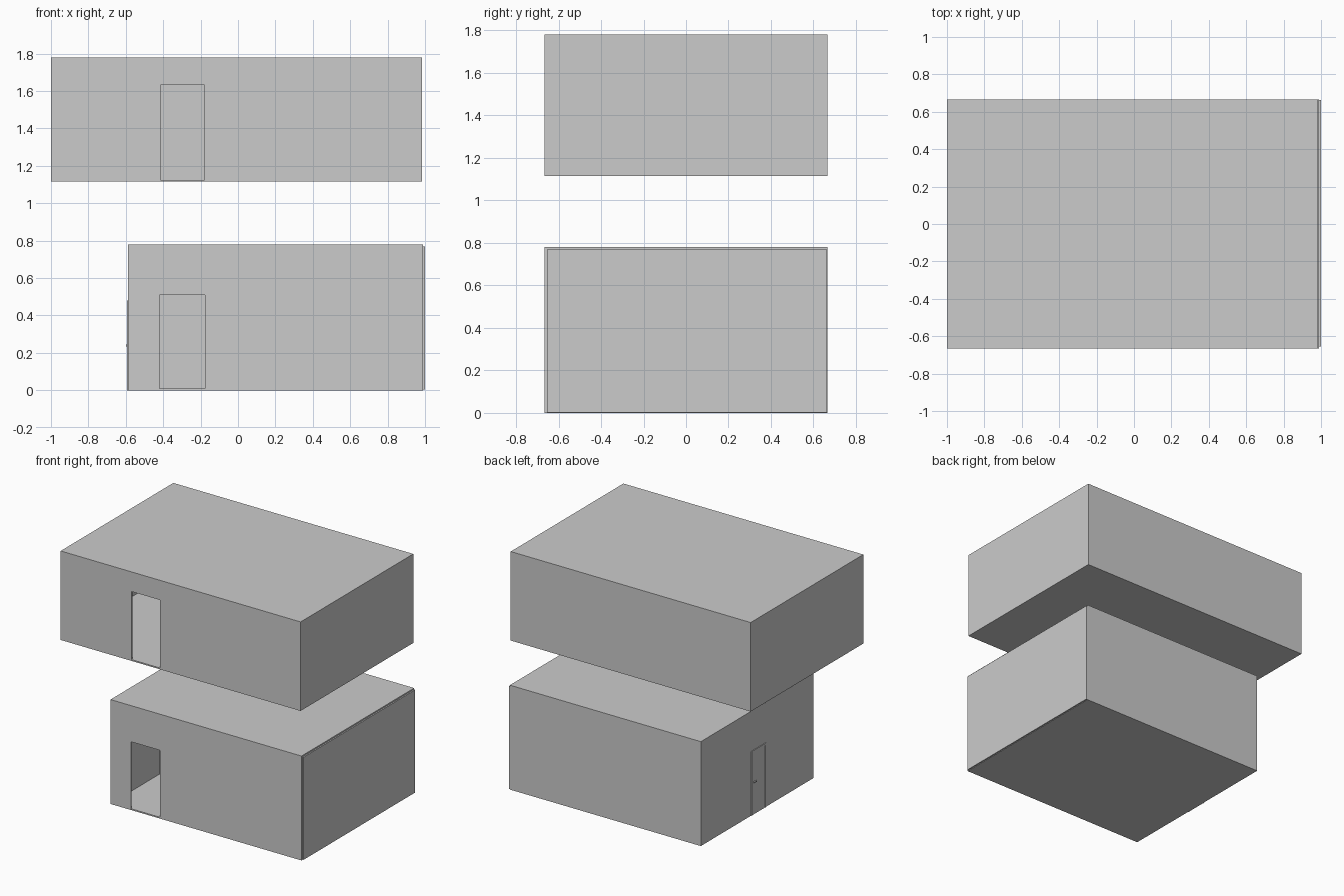
import bpy

if "Cube" in bpy.data.objects:
    bpy.data.objects.remove(bpy.data.objects["Cube"])

T = 0.01  # wall thickness


def box(name, x, y, z):
    """Axis-aligned box from (min, max) pairs."""
    bpy.ops.mesh.primitive_cube_add(size=1, location=[sum(r) / 2 for r in (x, y, z)])
    ob = bpy.context.object
    ob.name = name
    ob.scale = [r[1] - r[0] for r in (x, y, z)]
    bpy.ops.object.transform_apply(location=False, rotation=False, scale=True)
    return ob


def cut(target, name, x, y, z):
    """Apply a box-shaped boolean cut, then remove the cutter."""
    cutter = box(name, x, y, z)
    cutter.hide_render = True
    mod = target.modifiers.new(name, 'BOOLEAN')
    mod.operation = 'DIFFERENCE'
    mod.solver = 'EXACT'
    mod.object = cutter
    bpy.context.view_layer.objects.active = target
    bpy.ops.object.modifier_apply(modifier=name)
    bpy.data.objects.remove(cutter)


def storey(name, x, y, z, door_x, door_z):
    """Hollow thin-walled storey with a doorway in the front wall."""
    shell = box(name, x, y, z)
    cut(shell, "room_cutter", *[(r[0] + T, r[1] - T) for r in (x, y, z)])
    cut(shell, "doorway_cutter", door_x, (y[0] - 0.05, y[0] + 0.05), door_z)
    return shell


Y = (-0.665, 0.665)

# Lower and upper storeys
storey("lower_storey", (-0.588, 0.99), Y, (0, 0.78), (-0.42, -0.177), (T, 0.51))
storey("upper_storey", (-1.0, 0.983), Y, (1.115, 1.78), (-0.415, -0.18), (1.125, 1.633))

# Slightly smaller cladding on the lower right wall
box("right_wall_panel", (0.985, 1.0), (-0.655, 0.663), (0.003, 0.77))

# Closed door in the lower left wall, with frame and handle
box("side_door", (-0.590, -0.576), (-0.09, 0.06), (0.0, 0.465))
for label, y in (("back", (0.06, 0.07)), ("front", (-0.10, -0.09))):
    box("door_jamb_" + label, (-0.593, -0.574), y, (0, 0.48))
box("door_header", (-0.593, -0.574), (-0.09, 0.06), (0.465, 0.48))
box("door_handle", (-0.598, -0.589), (0.015, 0.045), (0.235, 0.245))
